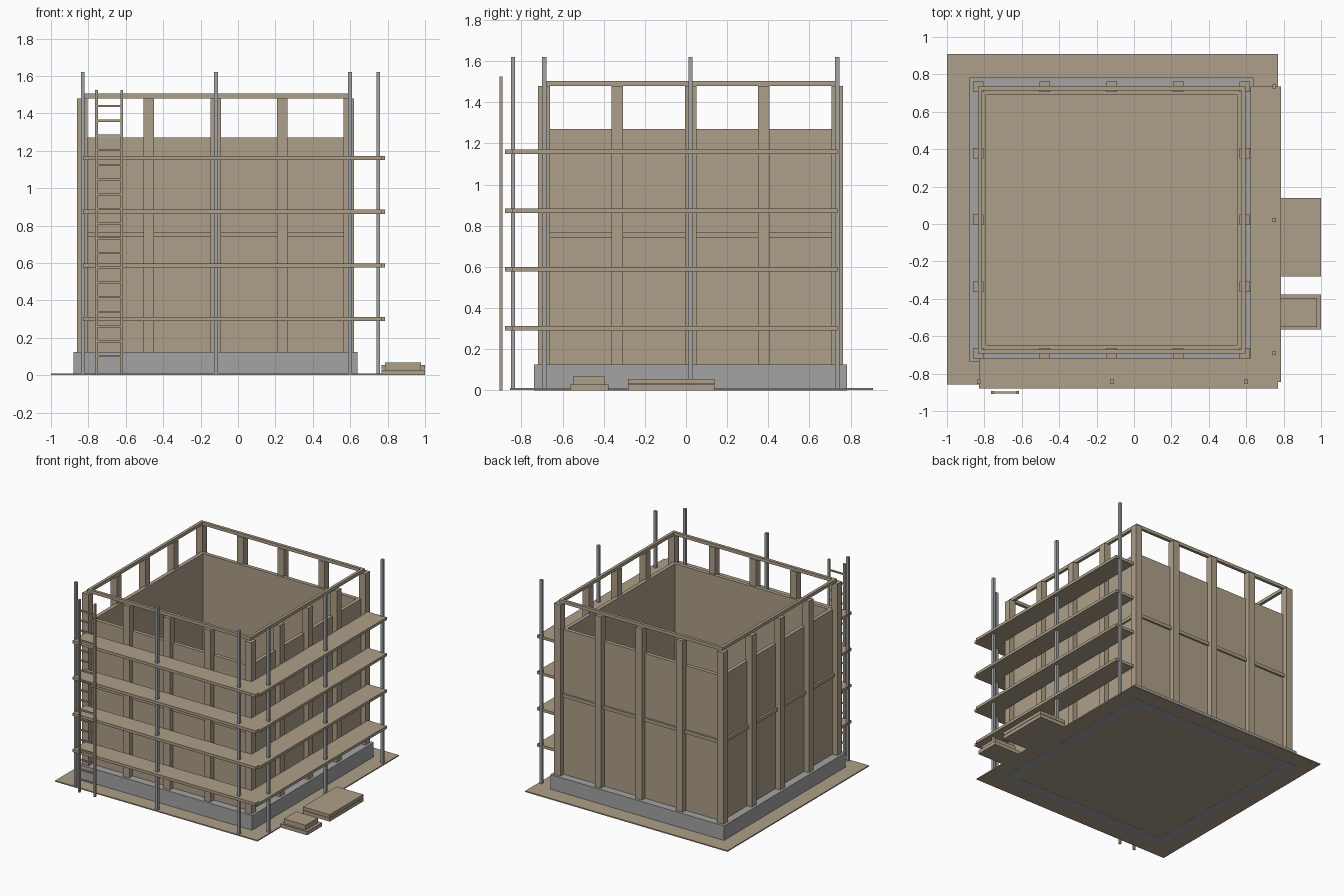
import bpy

cube = bpy.data.objects.get("Cube")
if cube:
    bpy.data.objects.remove(cube, do_unlink=True)


def material(name, rgb):
    m = bpy.data.materials.new(name)
    m.use_nodes = True
    m.diffuse_color = (*rgb, 1)
    m.node_tree.nodes["Principled BSDF"].inputs["Base Color"].default_value = (*rgb, 1)
    return m


WOOD = material("tan timber", (0.42, 0.35, 0.25))
CONCRETE = material("grey concrete", (0.37, 0.37, 0.37))
STEEL = material("grey steel", (0.36, 0.37, 0.38))
QUAD_FACES = [(0, 3, 2, 1), (4, 5, 6, 7), (0, 1, 5, 4),
              (1, 2, 6, 5), (2, 3, 7, 6), (3, 0, 4, 7)]


def add_mesh(name, verts, faces, mat):
    me = bpy.data.meshes.new(name)
    me.from_pydata(verts, [], faces)
    me.materials.append(mat)
    ob = bpy.data.objects.new(name, me)
    bpy.context.collection.objects.link(ob)
    return ob


def box(name, x, y, z, mat=WOOD):
    """Box from (low, high) ranges."""
    corners = [(x[0], y[0]), (x[1], y[0]), (x[1], y[1]), (x[0], y[1])]
    return add_mesh(name, [(a, b, h) for h in z for a, b in corners], QUAD_FACES, mat)


def around(c, width):
    return (c - width / 2, c + width / 2)


CX, CY = -0.12, 0.022   # centre of the formwork


def ring(name, outer, inner, z, mat=WOOD):
    """Square hollow frame around the formwork centre."""
    signs = [(-1, -1), (1, -1), (1, 1), (-1, 1)]
    verts = [(CX + sx * r, CY + sy * r, h)
             for r, h in ((outer, z[0]), (outer, z[1]), (inner, z[1]), (inner, z[0]))
             for sx, sy in signs]
    faces = []
    for k in range(4):
        a, b = 4 * k, 4 * ((k + 1) % 4)
        for i in range(4):
            j = (i + 1) % 4
            faces.append((a + i, a + j, b + j, b + i))
    return add_mesh(name, verts, faces, mat)


# Ground sheet, foundation and walls
box("ground_sheet", (-1, 0.77), (-0.857, 0.91), (0.001, 0.01))
ring("foundation", 0.76, 0.67, (0, 0.125), CONCRETE)
ring("wall", 0.70, 0.67, (0.125, 1.27))
ring("middle_rail", 0.715, 0.69, (0.74, 0.766))
ring("top_rail", 0.715, 0.692, (1.48, 1.505))

# Posts: five per side, corners shared
SPAN, POST = 0.7125, 0.056
steps = [SPAN * k / 2 for k in range(-2, 3)]
for u in steps:
    for v in steps:
        if max(abs(u), abs(v)) == SPAN:
            box("wall_post", around(CX + u, POST), around(CY + v, POST), (0.125, 1.48))

# Scaffold decks on the front and left-hand side
for k in range(4):
    z = around(0.301 + 0.2865 * k, 0.022)
    box("front_deck", (-0.83, 0.77), (-0.88, -0.718), z)
    box("side_deck", (0.622, 0.787), (-0.845, 0.736), z)

# Scaffold poles
for x in (-0.83, -0.118, 0.598):
    box("front_pole", around(x, 0.021), around(-0.841, 0.021), (0.01, 1.62), STEEL)
for y in (-0.69, 0.022, 0.736):
    box("side_pole", around(0.75, 0.021), around(y, 0.021), (0.01, 1.62), STEEL)

# Ladder
for x in (-0.757, -0.622):
    box("ladder_rail", around(x, 0.015), (-0.908, -0.893), (0, 1.525))
for k in range(18):
    box("ladder_rung", (-0.75, -0.629), (-0.906, -0.895), around(0.103 + 0.0786 * k, 0.011))

# Timber stacks beside the scaffold
for z in ((0, 0.027), (0.03, 0.055)):
    box("long_stack", (0.767, 1), (-0.282, 0.138), z)
box("short_stack_base", (0.767, 1), (-0.565, -0.378), (0, 0.029))
box("short_stack_top", (0.787, 0.978), (-0.55, -0.397), (0.029, 0.068))
